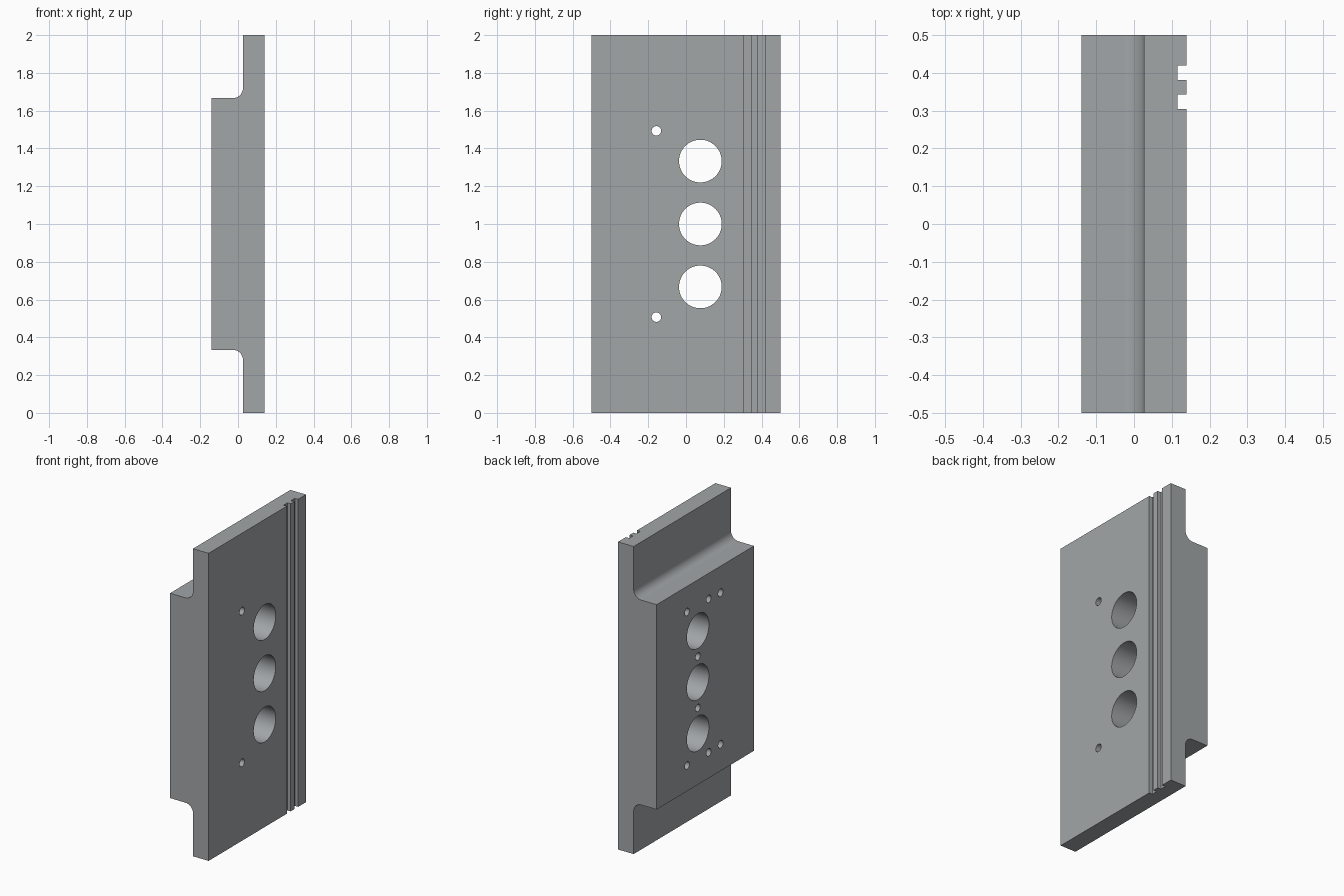
import bpy, bmesh, math
from mathutils import Matrix, Vector

if "Cube" in bpy.data.objects:
    bpy.data.objects.remove(bpy.data.objects["Cube"])

HX, STEP, R = 0.139, 0.0265, 0.055      # half thickness, rear face of thin ends, fillet radius
BLOCK_TOP = 1.666

metal = bpy.data.materials.new("grey metal")
metal.diffuse_color = (0.36, 0.38, 0.39, 1)
metal.use_nodes = True
metal.node_tree.nodes["Principled BSDF"].inputs["Base Color"].default_value = metal.diffuse_color


def add_object(name, bm):
    bmesh.ops.recalc_face_normals(bm, faces=bm.faces)
    mesh = bpy.data.meshes.new(name)
    bm.to_mesh(mesh)
    bm.free()
    mesh.materials.append(metal)
    obj = bpy.data.objects.new(name, mesh)
    bpy.context.collection.objects.link(obj)
    return obj


# Stepped plate: half profile in x/z, mirrored about z = 1, extruded along y
upper = [(HX, 2), (STEP, 2)]
for i in range(13):
    a = -math.pi / 2 * i / 12
    upper.append((STEP - R + R * math.cos(a), BLOCK_TOP + R + R * math.sin(a)))
upper.append((-HX, BLOCK_TOP))
profile = upper + [(x, 2 - z) for x, z in reversed(upper)]

bm = bmesh.new()
face = bm.faces.new([bm.verts.new((x, -0.5, z)) for x, z in profile])
new = bmesh.ops.extrude_face_region(bm, geom=[face])["geom"]
bmesh.ops.translate(bm, vec=(0, 1, 0), verts=[v for v in new if isinstance(v, bmesh.types.BMVert)])
plate = add_object("mounting_plate", bm)

# Cutters: holes along x and grooves along z
cut = bmesh.new()


def hole(y, z, r, x0=-0.3, x1=0.3, sides=32):
    m = Matrix.Translation(((x0 + x1) / 2, y, z)) @ Matrix.Rotation(math.pi / 2, 4, 'Y')
    bmesh.ops.create_cone(cut, cap_ends=True, segments=sides, radius1=r, radius2=r,
                          depth=x1 - x0, matrix=m)


def groove(y0, y1, depth):
    m = Matrix.Translation((HX - depth + 0.1, (y0 + y1) / 2, 1)) @ Matrix.Diagonal((0.2, y1 - y0, 2.4, 1))
    bmesh.ops.create_cube(cut, size=1, matrix=m)


for z in (0.667, 1.0, 1.333):            # large bores
    hole(0.076, z, 0.113, sides=64)
for s in (-1, 1):
    hole(-0.157, 1 + s * 0.493, 0.025)   # small through holes
    for y in (0.187, -0.035):            # blind holes in the rear face
        hole(y, 1 + s * 0.499, 0.024, -0.3, -0.02)
    hole(0.076, 1 + s * 0.167, 0.024, -0.3, -0.02)
for y0 in (0.304, 0.381):                # two long grooves
    groove(y0, y0 + 0.039, 0.024)
cutter = add_object("cutter", cut)
cutter.hide_render = True

# Apply the cut, then drop the cutter
mod = plate.modifiers.new("cuts", 'BOOLEAN')
mod.operation = 'DIFFERENCE'
mod.solver = 'EXACT'
mod.object = cutter
bpy.context.view_layer.objects.active = plate
plate.select_set(True)
cutter.select_set(False)
bpy.ops.object.modifier_apply(modifier=mod.name)
bpy.data.objects.remove(cutter)
bpy.ops.object.shade_smooth_by_angle(angle=math.radians(30))
